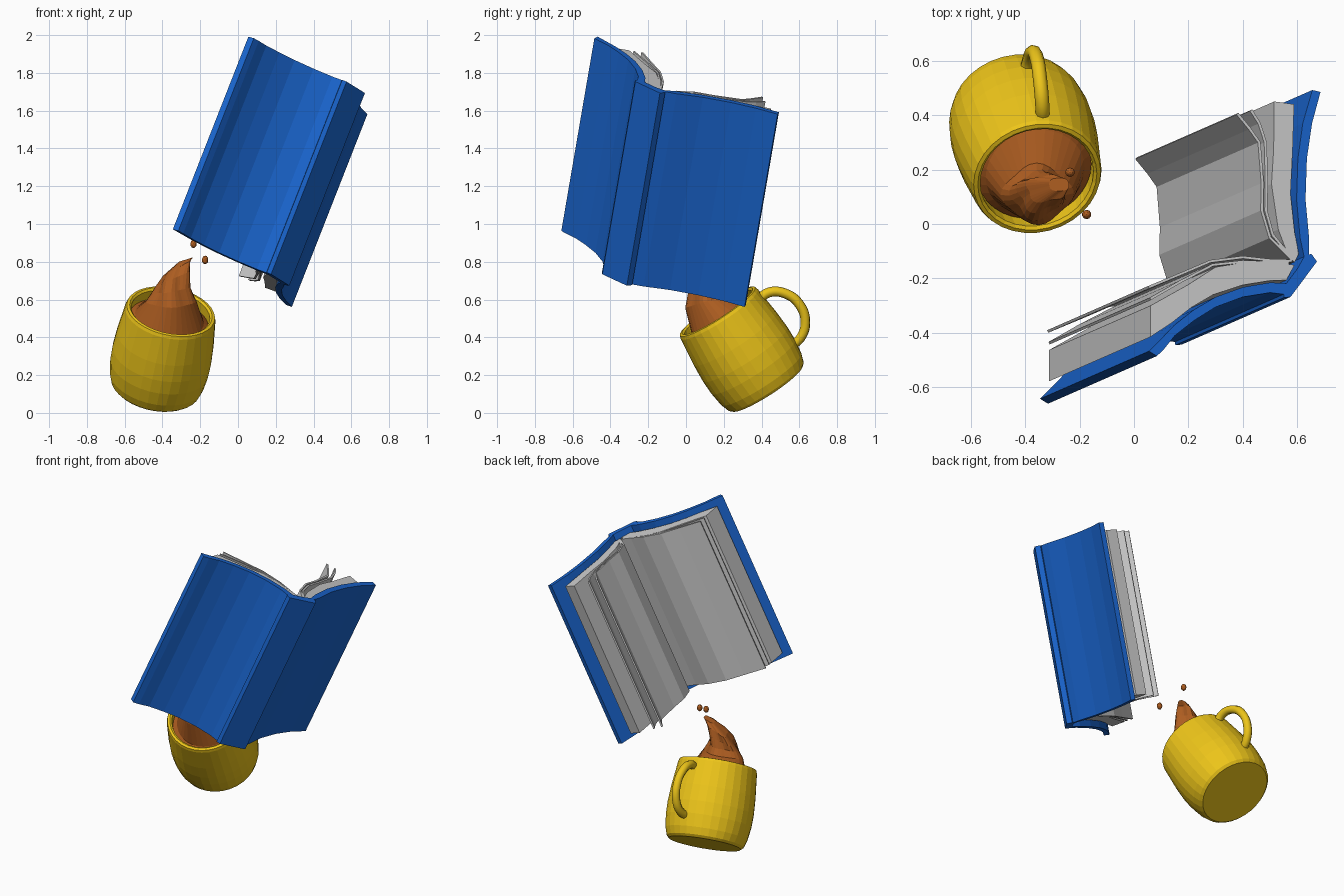
import bpy, bmesh, math
from mathutils import Vector, Matrix

if "Cube" in bpy.data.objects:
    bpy.data.objects.remove(bpy.data.objects["Cube"])


def material(name, rgb):
    m = bpy.data.materials.new(name)
    m.diffuse_color = (*rgb, 1)
    m.use_nodes = True
    m.node_tree.nodes["Principled BSDF"].inputs["Base Color"].default_value = m.diffuse_color
    return m


BLUE = material("cover_blue", (0.01, 0.13, 0.62))
YELLOW = material("mug_yellow", (0.85, 0.56, 0.01))
BROWN = material("coffee_brown", (0.42, 0.11, 0.015))


def finish(name, bm, mat=None):
    bmesh.ops.recalc_face_normals(bm, faces=bm.faces)
    me = bpy.data.meshes.new(name)
    bm.to_mesh(me)
    bm.free()
    ob = bpy.data.objects.new(name, me)
    bpy.context.collection.objects.link(ob)
    if mat:
        me.materials.append(mat)
    return ob


def loft(name, rings, mat=None, closed=False):
    """Skin closed rings of points; cap the ends or join them up."""
    bm = bmesh.new()
    vs = [[bm.verts.new(p) for p in r] for r in rings]
    n = len(vs[0])
    pairs = list(zip(vs, vs[1:])) + ([(vs[-1], vs[0])] if closed else [])
    for a, b in pairs:
        for i in range(n):
            j = (i + 1) % n
            bm.faces.new((a[i], a[j], b[j], b[i]))
    if not closed:
        bm.faces.new(vs[0])
        bm.faces.new(vs[-1])
    return finish(name, bm, mat)


# ---------- book: profiles drawn across the tilted spine direction ----------
SPINE = Vector((0.40, 0.175, 1.02))


def top_point(x, y):
    return Vector((x, y, 1.76 - 0.392 * (x - 0.56) - 0.172 * (y + 0.27)))


def book_prism(name, profile, t0, t1, mat=None):
    # profile is read in plan at height t1 of the spine
    shift = SPINE * (1 - t1)
    base = [top_point(x + shift.x, y + shift.y) for x, y in profile]
    rings = [[p + SPINE * (t0 + (t1 - t0) * k / 4 - 1) for p in base] for k in range(5)]
    return loft(name, rings, mat)


def sheet(path, half=0.005):
    left, right = [], []
    for i, p in enumerate(path):
        a, b = Vector(path[max(i - 1, 0)]), Vector(path[min(i + 1, len(path) - 1)])
        d = (b - a).normalized() * half
        left.append((p[0] - d.y, p[1] + d.x))
        right.append((p[0] + d.y, p[1] - d.x))
    return left + right[::-1]


cover = [(.084, -.485), (.11, -.46), (.15, -.41), (.22, -.355), (.30, -.305), (.40, -.268),
         (.50, -.252), (.55, -.258), (.552, -.27), (.575, -.268),
         (.672, -.138), (.652, -.11), (.643, -.112), (.643, -.05), (.63, .09), (.635, .24),
         (.654, .37), (.685, .485),
         (.655, .492), (.62, .37), (.602, .24), (.597, .09), (.61, -.05), (.625, -.12),
         (.60, -.165), (.56, -.218), (.50, -.215), (.40, -.232), (.30, -.268), (.22, -.315),
         (.15, -.37), (.10, -.422), (.055, -.467)]
book_prism("book_cover", cover, 0, 1, BLUE)

front_block = [(.06, -.415), (.14, -.362), (.21, -.307), (.29, -.26), (.4, -.224), (.5, -.208),
               (.56, -.206), (.59, -.15), (.5, -.146), (.4, -.142), (.3, -.158), (.2, -.222), (.06, -.30)]
back_block = [(.588, .44), (.583, .28), (.575, .11), (.59, -.03), (.605, -.11), (.59, -.14), (.57, -.125),
              (.53, -.02), (.505, .147), (.513, .275), (.515, .45)]
leaves = {
    "front_leaf_1": [(.58, -.135), (.5, -.133), (.4, -.122), (.28, -.137), (.18, -.18), (.055, -.232)],
    "front_leaf_2": [(.57, -.145), (.4, -.138), (.29, -.150), (.17, -.212), (.06, -.275)],
    "back_leaf_1": [(.58, -.13), (.50, -.05), (.47, .05), (.472, .15), (.46, .30), (.425, .35), (.38, .405)],
    "back_leaf_2": [(.58, -.125), (.51, -.04), (.485, .05), (.487, .15), (.483, .30), (.46, .37), (.43, .418)],
}
book_prism("front_page_block", front_block, .035, .965)
book_prism("back_page_block", back_block, .035, .965)
for name, path in leaves.items():
    book_prism(name, sheet(path), .035, .965)

# ---------- mug: lathe about a tilted axis ----------
BASE = Vector((-.44, .43, .13))
AXIS = Vector((.085, -.265, .41)).normalized()
SIDE = Vector((1, 0, 0)) - AXIS * AXIS.x
SIDE.normalize()
BACK = AXIS.cross(SIDE)
N = 32


def mug_ring(r, h):
    return [BASE + AXIS * h + (SIDE * math.cos(2 * math.pi * i / N)
            + BACK * math.sin(2 * math.pi * i / N)) * r for i in range(N)]


mug_profile = [(.222, 0), (.238, .015), (.253, .06), (.264, .14), (.266, .22), (.26, .32), (.25, .41),
               (.243, .475), (.237, .492), (.222, .495), (.211, .485), (.218, .41), (.23, .25), (.2, .03)]
loft("mug_body", [mug_ring(r, h) for r, h in mug_profile], YELLOW)

# handle: swept curve
curve = bpy.data.curves.new("mug_handle", 'CURVE')
curve.dimensions = '3D'
curve.bevel_depth = .026
curve.bevel_resolution = 2
curve.resolution_u = 5
curve.use_fill_caps = True
path = [(-.335, .37, .585), (-.337, .44, .638), (-.345, .53, .63), (-.355, .60, .575),
        (-.37, .632, .48), (-.385, .605, .395), (-.40, .54, .345)]
sp = curve.splines.new('BEZIER')
sp.bezier_points.add(len(path) - 1)
for bp, co in zip(sp.bezier_points, path):
    bp.co = co
    bp.handle_left_type = bp.handle_right_type = 'AUTO'
curve.materials.append(YELLOW)
handle = bpy.data.objects.new("mug_handle", curve)
bpy.context.collection.objects.link(handle)

# ---------- coffee: tilted pool drawn up into a twisted, lobed splash ----------
# centre, x radius, y radius, tilt from mug plane (1) to level (0), roll, lobe depth
sections = [((-.355, .11, .59), .125, .11, .5, -.1, .08),
            ((-.355, .105, .65), .093, .085, .2, -.2, .14),
            ((-.345, .115, .71), .088, .068, 0, -.4, .16),
            ((-.325, .13, .765), .08, .05, 0, -.5, .14),
            ((-.275, .145, .812), .04, .025, 0, -.3, .05)]
rings = [mug_ring(.205, .36), mug_ring(.213, .43), mug_ring(.185, .45)]
for k, (c, rx, ry, tilt, roll, lobe) in enumerate(sections):
    up = Vector((0, 0, 1)).lerp(AXIS, tilt).normalized()
    s = Vector((math.cos(roll), 0, -math.sin(roll)))
    s = (s - up * s.dot(up) * tilt).normalized()
    b = up.cross(s).normalized()
    ring = []
    for i in range(N):
        a = 2 * math.pi * i / N
        f = 1 + lobe * math.cos(4 * a + k * .7)
        ring.append(Vector(c) + s * (rx * f * math.cos(a)) + b * (ry * f * math.sin(a)))
    rings.append(ring)
loft("coffee_splash", rings, BROWN)

# flying drops
for i, co in enumerate([(-.235, .19, .895), (-.174, .035, .81)]):
    bm = bmesh.new()
    bmesh.ops.create_icosphere(bm, subdivisions=2, radius=.019,
                               matrix=Matrix.Translation(co) @ Matrix.Diagonal((.9, .9, 1.2, 1)))
    finish(f"coffee_drop_{i + 1}", bm, BROWN)
